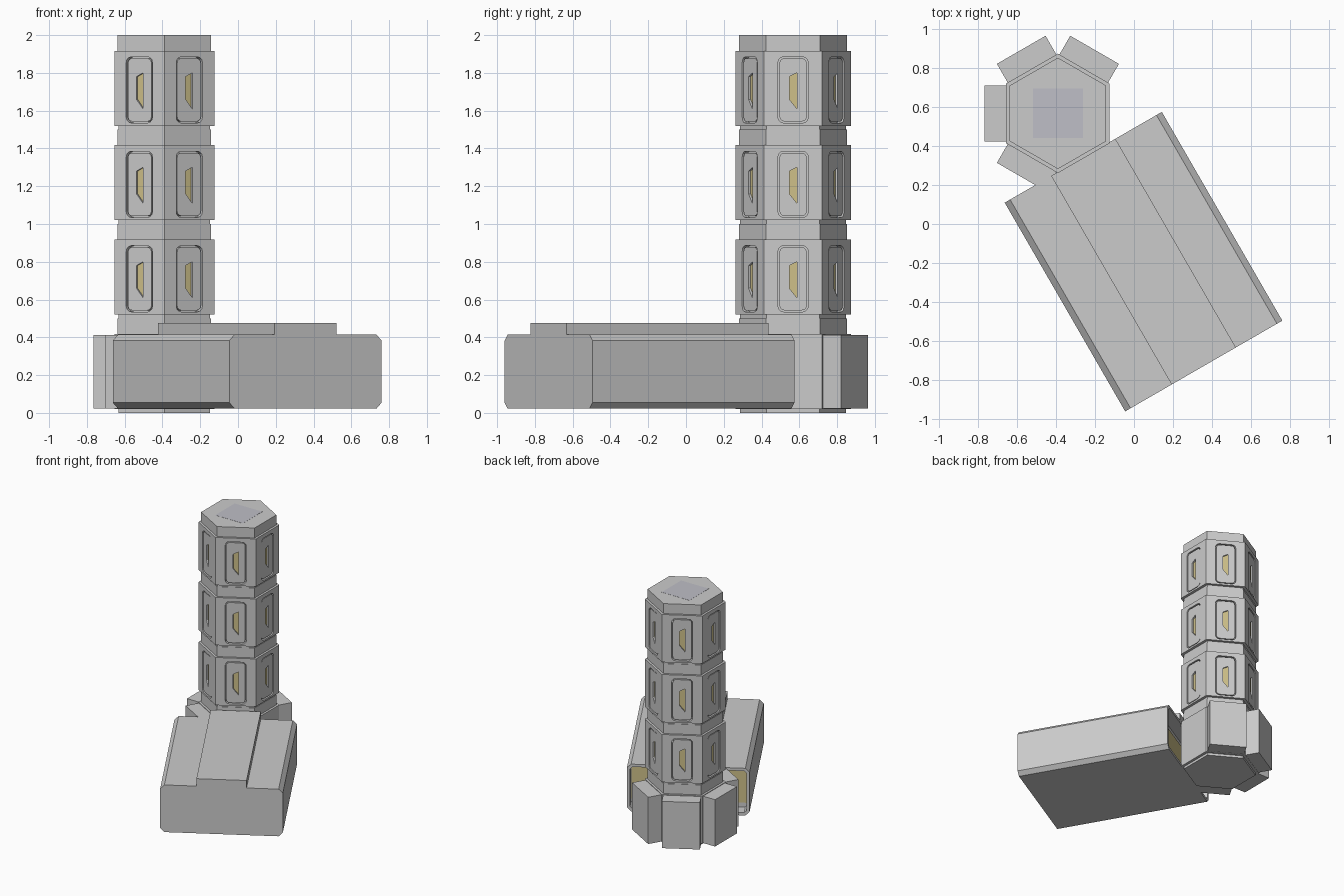
import bpy, bmesh, math
from mathutils import Vector

if "Cube" in bpy.data.objects:
    bpy.data.objects.remove(bpy.data.objects["Cube"])

CENTRE = Vector((-0.39, 0.567, 0))


def finish(name, bm, color=None):
    bmesh.ops.recalc_face_normals(bm, faces=bm.faces)
    me = bpy.data.meshes.new(name)
    bm.to_mesh(me)
    bm.free()
    ob = bpy.data.objects.new(name, me)
    bpy.context.collection.objects.link(ob)
    if color:
        mat = bpy.data.materials.new(name + "_colour")
        mat.diffuse_color = color
        mat.use_nodes = True
        mat.node_tree.nodes["Principled BSDF"].inputs["Base Color"].default_value = mat.diffuse_color
        me.materials.append(mat)
    return ob


def slab(bm, pts, deg, d0, d1, z=0.0):
    """Profile (sideways, up) extruded outward from the tower axis; returns inner cap."""
    a = math.radians(deg)
    n = Vector((math.cos(a), math.sin(a), 0))
    u = Vector((-math.sin(a), math.cos(a), 0))
    rings = [[bm.verts.new(CENTRE + n * d + u * p + Vector((0, 0, z + q))) for p, q in pts]
             for d in (d0, d1)]
    k = len(pts)
    for i in range(k):
        j = (i + 1) % k
        bm.faces.new((rings[0][i], rings[0][j], rings[1][j], rings[1][i]))
    bm.faces.new(rings[1])
    return bm.faces.new(rings[0])


def rect(w, z0, z1):
    return [(-w, z0), (w, z0), (w, z1), (-w, z1)]


def rounded(w, h, r, steps=3):
    pts = []
    for sx, sz, start in ((1, 1, 0), (-1, 1, 90), (-1, -1, 180), (1, -1, 270)):
        for i in range(steps + 1):
            t = math.radians(start + 90 * i / steps)
            pts.append((sx * (w - r) + r * math.cos(t), sz * (h - r) + r * math.sin(t)))
    return pts


def cut(ob, cutter):
    cutter.hide_render = True
    cutter.hide_set(True)
    m = ob.modifiers.new("cut", 'BOOLEAN')
    m.operation, m.solver, m.object = 'DIFFERENCE', 'EXACT', cutter


# Hexagonal tower: four stacked modules, each with foot, body and neck
steps = []
for i in range(4):
    z = 0.5 * i
    steps += [(0.243, z), (0.243, z + 0.02), (0.265, z + 0.02), (0.265, z + 0.417),
              (0.247, z + 0.417), (0.247, z + 0.5)]
bm = bmesh.new()
rings = []
for apothem, z in steps:
    r = apothem / math.cos(math.pi / 6)
    rings.append([bm.verts.new(CENTRE + Vector((r * math.cos(math.radians(30 + 60 * k)),
                                                r * math.sin(math.radians(30 + 60 * k)), z)))
                  for k in range(6)])
for lo, hi in zip(rings, rings[1:]):
    for k in range(6):
        bm.faces.new((lo[k], lo[(k + 1) % 6], hi[(k + 1) % 6], hi[k]))
bm.faces.new(rings[0])
bm.faces.new(rings[-1])
tower = finish("tower", bm)

# Hatches on the three upper modules: pocket, door, slot and lit pane
slot = [(-0.02, -0.05), (0.02, -0.10), (0.02, 0.09), (-0.02, 0.07)]
pockets, doors, slots, panes = (bmesh.new() for _ in range(4))
for level in (1, 2, 3):
    for k in range(6):
        z, deg = 0.5 * level + 0.21, 60 * k
        slab(pockets, rounded(0.08, 0.175, 0.03), deg, 0.235, 0.29, z)
        slab(doors, rounded(0.072, 0.167, 0.025), deg, 0.23, 0.261, z)
        slab(slots, slot, deg, 0.245, 0.28, z)
        slab(panes, slot, deg, 0.24, 0.248, z)
yellow = (0.62, 0.53, 0.25, 1)
cut(tower, finish("hatch_pocket_cutter", pockets))
hatch_doors = finish("hatch_doors", doors)
cut(hatch_doors, finish("hatch_slot_cutter", slots))
finish("hatch_panes", panes, yellow)

# Box ports around the base module
for i, deg in enumerate((60, 120, 180, 240)):
    bm = bmesh.new()
    slab(bm, rect(0.144, 0.022, 0.412), deg, 0.25, 0.376)
    finish(f"base_port_{i + 1}", bm)

# Long block attached to the base, chamfered, with a recessed inner end
c, w = 0.032, 0.465
profile = [(-w + c, 0.022), (w - c, 0.022), (w, 0.022 + c), (w, 0.415 - c),
           (w - c, 0.415), (-w + c, 0.415), (-w, 0.415 - c), (-w, 0.022 + c)]
bm = bmesh.new()
cap = slab(bm, profile, -60, 0.26, 1.495)
bmesh.ops.recalc_face_normals(bm, faces=bm.faces)
bmesh.ops.inset_region(bm, faces=[cap], thickness=0.025)
inner = bmesh.ops.extrude_discrete_faces(bm, faces=[cap])["faces"][0]
axis = Vector((0.5, -math.sqrt(3) / 2, 0))
bmesh.ops.translate(bm, verts=inner.verts[:], vec=axis * 0.1)
finish("side_block", bm)

bm = bmesh.new()
slab(bm, rect(w - 0.028, 0.085, 0.352), -60, 0.352, 0.362)
finish("block_end_panel", bm, yellow)

# Raised strip along the block roof
bm = bmesh.new()
slab(bm, rect(0.19, 0.40, 0.477), -60, 0.26, 1.495)
finish("block_roof_strip", bm)

# Thin square plate on the tower top
bm = bmesh.new()
bmesh.ops.create_cube(bm, size=1)
bmesh.ops.scale(bm, verts=bm.verts, vec=(0.255, 0.255, 0.002))
bmesh.ops.translate(bm, verts=bm.verts, vec=CENTRE + Vector((0, 0, 2.0)))
finish("top_plate", bm, (0.52, 0.52, 0.57, 1))
